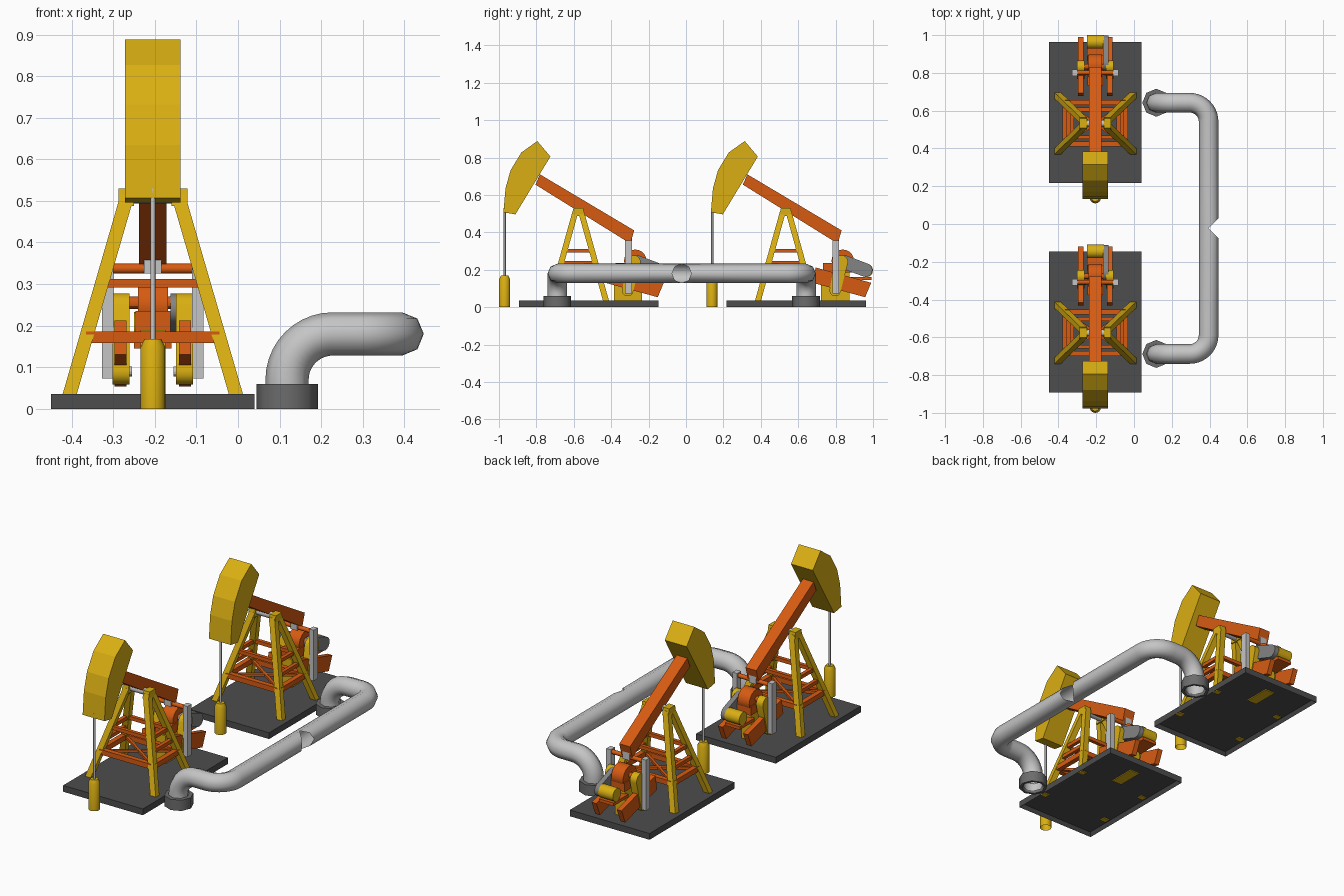
import bpy, bmesh
from math import sin, cos, pi, radians
from mathutils import Vector, Matrix

if "Cube" in bpy.data.objects:
    bpy.data.objects.remove(bpy.data.objects["Cube"])


def material(name, rgb):
    m = bpy.data.materials.new(name)
    m.diffuse_color = (*rgb, 1)
    m.use_nodes = True
    m.node_tree.nodes["Principled BSDF"].inputs["Base Color"].default_value = m.diffuse_color
    return m


YELLOW = material("yellow paint", (0.70, 0.43, 0.006))
ORANGE = material("orange paint", (0.68, 0.105, 0.006))
STEEL = material("light steel", (0.56, 0.56, 0.56))
GREY = material("mid grey", (0.23, 0.23, 0.23))
FLANGE = material("flange grey", (0.15, 0.15, 0.15))
DARK = material("dark slab", (0.075, 0.075, 0.075))

PUMP_X, PUMP_Y, SPACING = -0.205, -0.576, 1.109


def finish(name, bm, mat, smooth=False, angle=40, pump=True):
    """Turn a bmesh into an object; pump parts are placed twice."""
    bmesh.ops.recalc_face_normals(bm, faces=bm.faces)
    mesh = bpy.data.meshes.new(name)
    bm.to_mesh(mesh)
    bm.free()
    mesh.materials.append(mat)
    if smooth:
        for p in mesh.polygons:
            p.use_smooth = True
        mesh.set_sharp_from_angle(angle=radians(angle))
    spots = [(PUMP_X, PUMP_Y + i * SPACING, 0) for i in (0, 1)] if pump else [(0, 0, 0)]
    for i, spot in enumerate(spots):
        ob = bpy.data.objects.new(f"{name}_{i + 1}" if pump else name, mesh)
        ob.location = spot
        bpy.context.collection.objects.link(ob)


def add_box(bm, x0, x1, y0, y1, z0, z1):
    m = Matrix.Translation(((x0 + x1) / 2, (y0 + y1) / 2, (z0 + z1) / 2))
    bmesh.ops.create_cube(bm, size=1, matrix=m @ Matrix.Diagonal((x1 - x0, y1 - y0, z1 - z0, 1)))


def add_profile(bm, pts, x0, x1):
    """Extrude a (y, z) outline along x."""
    f = bm.faces.new([bm.verts.new((x0, y, z)) for y, z in pts])
    new = bmesh.ops.extrude_face_region(bm, geom=[f])["geom"]
    bmesh.ops.translate(bm, vec=(x1 - x0, 0, 0), verts=[v for v in new if isinstance(v, bmesh.types.BMVert)])


def add_rod(bm, a, b, r, sides=16, r2=None):
    a, b = Vector(a), Vector(b)
    m = Matrix.Translation((a + b) / 2) @ (b - a).to_track_quat('Z', 'Y').to_matrix().to_4x4()
    bmesh.ops.create_cone(bm, cap_ends=True, segments=sides, radius1=r,
                          radius2=r if r2 is None else r2, depth=(b - a).length, matrix=m)


def add_bar(bm, a, b, w, h):
    """Square bar between two points."""
    a, b = Vector(a), Vector(b)
    m = Matrix.Translation((a + b) / 2) @ (b - a).to_track_quat('Z', 'Y').to_matrix().to_4x4()
    bmesh.ops.create_cube(bm, size=1, matrix=m @ Matrix.Diagonal((w, h, (b - a).length, 1)))


def capsule(y0, z0, r0, y1, z1, r1, n=8):
    """Outline with a round end at each of two centres."""
    d = Vector((y1 - y0, z1 - z0)).normalized()
    s = Vector((-d.y, d.x))
    pts = []
    for (y, z, r, start) in ((y0, z0, r0, pi / 2), (y1, z1, r1, -pi / 2)):
        for i in range(n + 1):
            a = start + pi * i / n
            p = Vector((y, z)) + (d * cos(a) + s * sin(a)) * r
            pts.append((p.x, p.y))
    return pts


# Base slab with a recessed underside
bm = bmesh.new()
add_box(bm, -0.245, 0.245, -0.317, 0.43, 0, 0.035)
under = [f for f in bm.faces if f.calc_center_median().z < 0.001]
bmesh.ops.inset_region(bm, faces=under, thickness=0.018, depth=0)
bmesh.ops.translate(bm, vec=(0, 0, 0.02), verts=under[0].verts)
finish("base_slab", bm, DARK)


def leg_at(sx, sy, z):
    """Centre of a frame leg at height z."""
    t = (z - 0.035) / 0.465
    return Vector((sx * (0.2 - 0.135 * t), sy * (0.148 - 0.13 * t), z))


# Four splayed legs and the two bearing caps
bm = bmesh.new()
for sx in (-1, 1):
    for sy in (-1, 1):
        a, b = leg_at(sx, sy, 0.015), leg_at(sx, sy, 0.515)
        vs = [[bm.verts.new(p + Vector((u * 0.017, v * 0.016, 0)))
               for u, v in ((-1, -1), (1, -1), (1, 1), (-1, 1))] for p in (a, b)]
        for i in range(4):
            j = (i + 1) % 4
            bm.faces.new((vs[0][i], vs[0][j], vs[1][j], vs[1][i]))
        bm.faces.new(vs[0])
        bm.faces.new(vs[1])
    add_profile(bm, [(-0.034, 0.488), (0.034, 0.488), (0.026, 0.53), (-0.026, 0.53)], sx * 0.045, sx * 0.083)
finish("frame_legs", bm, YELLOW)

# Cross bracing between the legs
bm = bmesh.new()
for z, t in ((0.172, 0.028), (0.302, 0.02)):
    for s in (-1, 1):
        add_bar(bm, leg_at(-1, s, z), leg_at(1, s, z), t, t)
        add_bar(bm, leg_at(s, -1, z), leg_at(s, 1, z), t, t)
for s in (-1, 1):
    add_bar(bm, leg_at(s, -1, 0.238), leg_at(s, 1, 0.238), 0.02, 0.02)
    add_bar(bm, leg_at(-1, -s, 0.172), leg_at(1, s, 0.172), 0.014, 0.014)
finish("frame_bracing", bm, ORANGE)

# Walking beam, its pivot and the horse head
bm = bmesh.new()
add_profile(bm, [(0.299, 0.41), (0.278, 0.34), (-0.229, 0.655), (-0.205, 0.71)], -0.033, 0.033)
finish("walking_beam", bm, ORANGE)
bm = bmesh.new()
add_rod(bm, (-0.075, 0, 0.512), (0.075, 0, 0.512), 0.018)
finish("beam_pivot", bm, STEEL, True)
bm = bmesh.new()
add_profile(bm, [(-0.219, 0.888), (-0.304, 0.827), (-0.362, 0.732), (-0.389, 0.635),
                 (-0.4, 0.507), (-0.336, 0.496), (-0.149, 0.805)], -0.067, 0.067)
finish("horse_head", bm, YELLOW)

# Polished rod and wellhead
bm = bmesh.new()
add_rod(bm, (0, -0.393, 0.15), (0, -0.393, 0.53), 0.006, 8)
finish("polished_rod", bm, STEEL, True, 50)
bm = bmesh.new()
add_rod(bm, (0, -0.394, 0), (0, -0.394, 0.148), 0.03)
add_rod(bm, (0, -0.394, 0.148), (0, -0.394, 0.168), 0.03, r2=0.02)
bmesh.ops.delete(bm, geom=[f for f in bm.faces if len(f.verts) > 4 and f.calc_center_median().z < 0.15],
                 context='FACES_ONLY')
bmesh.ops.remove_doubles(bm, verts=bm.verts, dist=0.0005)
finish("wellhead", bm, YELLOW, True, 30)

# Side arms, tail link and crank pins
bm = bmesh.new()
for s in (-1, 1):
    add_box(bm, min(s * 0.094, s * 0.122), max(s * 0.094, s * 0.122), 0.25, 0.286, 0.073, 0.355)
    add_rod(bm, (s * 0.05, 0.266, 0.09), (s * 0.1, 0.266, 0.09), 0.012, 12)
add_box(bm, -0.021, 0.021, 0.25, 0.286, 0.325, 0.4)
finish("pitman_arms", bm, STEEL)
bm = bmesh.new()
add_rod(bm, (-0.1, 0.268, 0.337), (0.1, 0.268, 0.337), 0.012, 12)
finish("equalizer_bar", bm, ORANGE, True)

# Cranks and counterweights
bm = bmesh.new()
for s in (-1, 1):
    add_profile(bm, capsule(0.298, 0.243, 0.035, 0.264, 0.088, 0.03), s * 0.056, s * 0.097)
finish("cranks", bm, YELLOW, True, 35)
bm = bmesh.new()
for s in (-1, 1):
    add_profile(bm, [(0.16, 0.212), (0.457, 0.13), (0.425, 0.053), (0.145, 0.13)], s * 0.063, s * 0.092)
finish("counterweights", bm, ORANGE)

# Gearbox with its shaft, and pedestal
bm = bmesh.new()
add_rod(bm, (-0.036, 0.305, 0.248), (0.036, 0.305, 0.248), 0.06, 20)
add_rod(bm, (-0.06, 0.3, 0.255), (0.06, 0.3, 0.255), 0.015, 12)
add_box(bm, -0.042, 0.042, 0.2, 0.36, 0.185, 0.235)
add_box(bm, -0.045, 0.045, 0.33, 0.46, 0.145, 0.162)
finish("gearbox", bm, ORANGE, True, 30)
bm = bmesh.new()
add_box(bm, -0.03, 0.03, 0.19, 0.34, 0.015, 0.19)
finish("gearbox_pedestal", bm, YELLOW)

# Motor and belt guard
bm = bmesh.new()
add_rod(bm, (-0.045, 0.431, 0.197), (0.045, 0.431, 0.197), 0.036)
finish("motor", bm, YELLOW, True)
bm = bmesh.new()
add_profile(bm, capsule(0.315, 0.24, 0.037, 0.428, 0.198, 0.036), 0.042, 0.07)
finish("belt_guard", bm, GREY, True, 35)

# Pipe: two mirrored halves, mitred at an open tee in the middle
MID, HALF, PX, PZ, R, B1, B2, FAR = -0.023, 0.665, 0.118, 0.18, 0.052, 0.11, 0.1, 0.395
steps = [pi / 2 * i / 10 for i in range(11)]
path = [((PX, HALF, 0.01), 0, 0)]
path += [((PX + B1 * (1 - cos(a)), HALF, PZ - B1 + B1 * sin(a)), a, 0) for a in steps]
path += [((FAR - B2 + B2 * sin(b), HALF - B2 + B2 * cos(b), PZ), pi / 2, b) for b in steps]
path += [((FAR, 0, PZ), pi / 2, pi / 2)]
bm = bmesh.new()
for s in (-1, 1):
    prev = None
    for k, (c, a, b) in enumerate(path):
        n1 = Vector((cos(a), 0, -sin(a)))
        n2 = Vector((sin(b), cos(b), 0))
        ring = []
        for i in range(8):
            p = Vector(c) + (n1 * cos(i * pi / 4) + n2 * sin(i * pi / 4)) * R
            if k == len(path) - 1:
                p.y = max(0, p.x - FAR)
            ring.append(bm.verts.new((p.x, MID + s * p.y, p.z)))
        if prev:
            for i in range(8):
                j = (i + 1) % 8
                bm.faces.new((prev[i], prev[j], ring[j], ring[i]))
        prev = ring
bmesh.ops.remove_doubles(bm, verts=bm.verts, dist=0.0005)
finish("connecting_pipe", bm, STEEL, True, 60, pump=False)

# Octagonal pipe flanges, hollow underneath
bm = bmesh.new()
for s in (-1, 1):
    y = MID + s * HALF
    loops = []
    for r, z in ((R, 0.06), (0.074, 0.06), (0.074, 0), (0.06, 0), (0.06, 0.05), (R, 0.05)):
        loops.append([bm.verts.new((PX + r * cos(i * pi / 4), y + r * sin(i * pi / 4), z)) for i in range(8)])
    for k in range(6):
        p, q = loops[k], loops[(k + 1) % 6]
        for i in range(8):
            j = (i + 1) % 8
            bm.faces.new((p[i], p[j], q[j], q[i]))
finish("pipe_flanges", bm, FLANGE, True, 50, pump=False)
